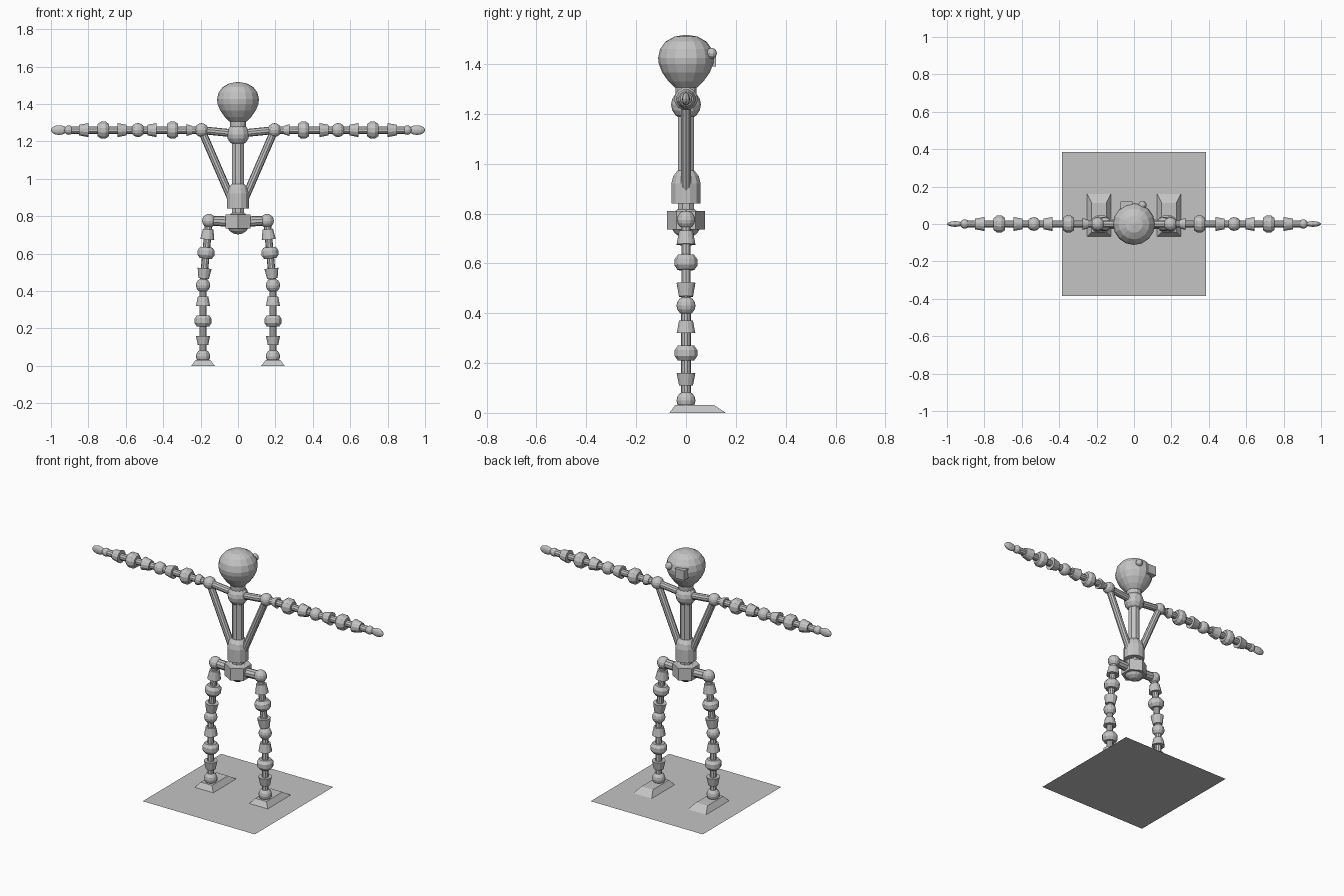
import bpy, bmesh, math
from mathutils import Vector, Matrix

if "Cube" in bpy.data.objects:
    bpy.data.objects.remove(bpy.data.objects["Cube"])

grey = bpy.data.materials.new("plain_grey")
grey.diffuse_color = (0.55, 0.55, 0.55, 1)
grey.use_nodes = True
grey.node_tree.nodes["Principled BSDF"].inputs["Base Color"].default_value = grey.diffuse_color


def finish(name, bm):
    bmesh.ops.recalc_face_normals(bm, faces=bm.faces[:])
    me = bpy.data.meshes.new(name)
    bm.to_mesh(me)
    bm.free()
    me.materials.append(grey)
    ob = bpy.data.objects.new(name, me)
    bpy.context.collection.objects.link(ob)
    return ob


def lathe(name, profile, start, direction, sides=12, turn=0.5):
    """Solid of revolution: profile of (radius, distance along direction)."""
    start = Vector(start)
    rot = Vector(direction).to_track_quat('Z', 'Y')
    bm = bmesh.new()
    rings = []
    for r, t in profile:
        rings.append([bm.verts.new(start + rot @ Vector((
            r * math.cos(2 * math.pi * (i + turn) / sides),
            r * math.sin(2 * math.pi * (i + turn) / sides), t)))
            for i in range(sides)])
    for a, b in zip(rings, rings[1:]):
        for i in range(sides):
            j = (i + 1) % sides
            bm.faces.new((a[i], a[j], b[j], b[i]))
    bm.faces.new(rings[0])
    bm.faces.new(rings[-1])
    return finish(name, bm)


def rod(name, a, b, r, sides=10):
    d = Vector(b) - Vector(a)
    return lathe(name, [(r, 0), (r, d.length)], a, d, sides)


def ball(name, c, r, u=12, v=8, scale=(1, 1, 1)):
    bm = bmesh.new()
    bmesh.ops.create_uvsphere(
        bm, u_segments=u, v_segments=v, radius=r,
        matrix=Matrix.Translation(c) @ Matrix.Diagonal((*scale, 1)))
    return finish(name, bm)


def limb(name, a, b, cup1, ring, cup2, r1=0.039):
    """Thin bone with a cup near each end and a fat ring in the middle."""
    d = Vector(b) - Vector(a)
    rod(name + "_bone", a, b, 0.02)
    lathe(name + "_first_cup", [(r1 - 0.01, cup1[0]), (r1, cup1[1])], a, d)
    lathe(name + "_ring", [(0.034, ring - 0.03), (0.047, ring - 0.012),
                           (0.047, ring + 0.012), (0.034, ring + 0.03)], a, d)
    lathe(name + "_last_cup", [(0.039, cup2[0]), (0.029, cup2[1])], a, d)


UP = (0, 0, 1)

# floor sheet
bm = bmesh.new()
bmesh.ops.create_grid(bm, x_segments=1, y_segments=1, size=0.385)
for f in bm.faces:
    if f.normal.z < 0:
        f.normal_flip()
finish("base_sheet", bm)

# head and neck
lathe("head", [(0.045, 1.305), (0.07, 1.33), (0.095, 1.365), (0.109, 1.40),
               (0.112, 1.425), (0.104, 1.46), (0.082, 1.49), (0.047, 1.51),
               (0.005, 1.517)], (0, 0, 0), UP, 16, 0)
lathe("neck", [(0.04, 1.24), (0.045, 1.31)], (0, 0, 0), UP)

# one round eye and one square eye, on the +y side
ball("round_eye", (0.045, 0.102, 1.443), 0.022, 10, 6)
bm = bmesh.new()
bmesh.ops.create_cube(bm, size=1, matrix=Matrix.Translation((-0.04, 0.092, 1.42))
                      @ Matrix.Diagonal((0.062, 0.055, 0.06, 1)))
finish("square_eye", bm)

# torso
ball("chest_ball", (0, 0, 1.237), 0.06)
rod("spine", (0, 0, 0.79), (0, 0, 1.22), 0.035, 8)
lathe("belly", [(0.061, 0.84), (0.061, 0.92), (0.053, 0.95), (0.035, 0.972)],
      (0, 0, 0), UP)

# hexagonal pelvis with rounded underside
lathe("pelvis", [(0.076, 0.735), (0.076, 0.81)], (0, 0, 0), UP, 6, 0.5)
ball("pelvis_underside", (0, 0, 0.765), 0.063)

for s, side in ((1, "right"), (-1, "left")):
    shoulder, elbow, wrist = [(s * x, 0, 1.26) for x in (0.195, 0.535, 0.905)]
    hip, knee, ankle = (s * 0.155, 0, 0.775), (s * 0.187, 0, 0.43), (s * 0.187, 0, 0.05)

    # shoulder frame
    rod(side + "_collar_bar", (0, 0, 1.24), shoulder, 0.021)
    rod(side + "_rib_strut", (s * 0.035, 0, 0.89), shoulder, 0.021)

    # arm
    ball(side + "_shoulder", shoulder, 0.037)
    limb(side + "_upper_arm", shoulder, elbow, (0.05, 0.08), 0.155, (0.24, 0.29), 0.033)
    ball(side + "_elbow", elbow, 0.037)
    limb(side + "_forearm", elbow, wrist, (0.06, 0.11), 0.185, (0.265, 0.315))
    ball(side + "_wrist", wrist, 0.025)
    ball(side + "_hand", (s * 0.957, 0, 1.26), 0.043, 12, 8, (1, 0.36, 0.6))

    # leg
    rod(side + "_hip_bar", (0, 0, 0.77), hip, 0.027)
    ball(side + "_hip", hip, 0.037)
    limb(side + "_thigh", hip, knee, (0.045, 0.10), 0.172, (0.255, 0.31))
    ball(side + "_knee", knee, 0.038)
    limb(side + "_shin", knee, ankle, (0.06, 0.11), 0.19, (0.27, 0.32))
    ball(side + "_ankle", ankle, 0.038)

    # foot: tapered block, longer toward the toe
    bm = bmesh.new()
    bmesh.ops.create_cube(bm, size=2)
    for v in bm.verts:
        top, toe = v.co.z > 0, v.co.y > 0
        v.co = Vector((s * 0.187 + v.co.x * (0.039 if top else 0.063),
                       (0.113 if toe else -0.044) if top else (0.16 if toe else -0.066),
                       0.031 if top else 0.0))
    finish(side + "_foot", bm)
